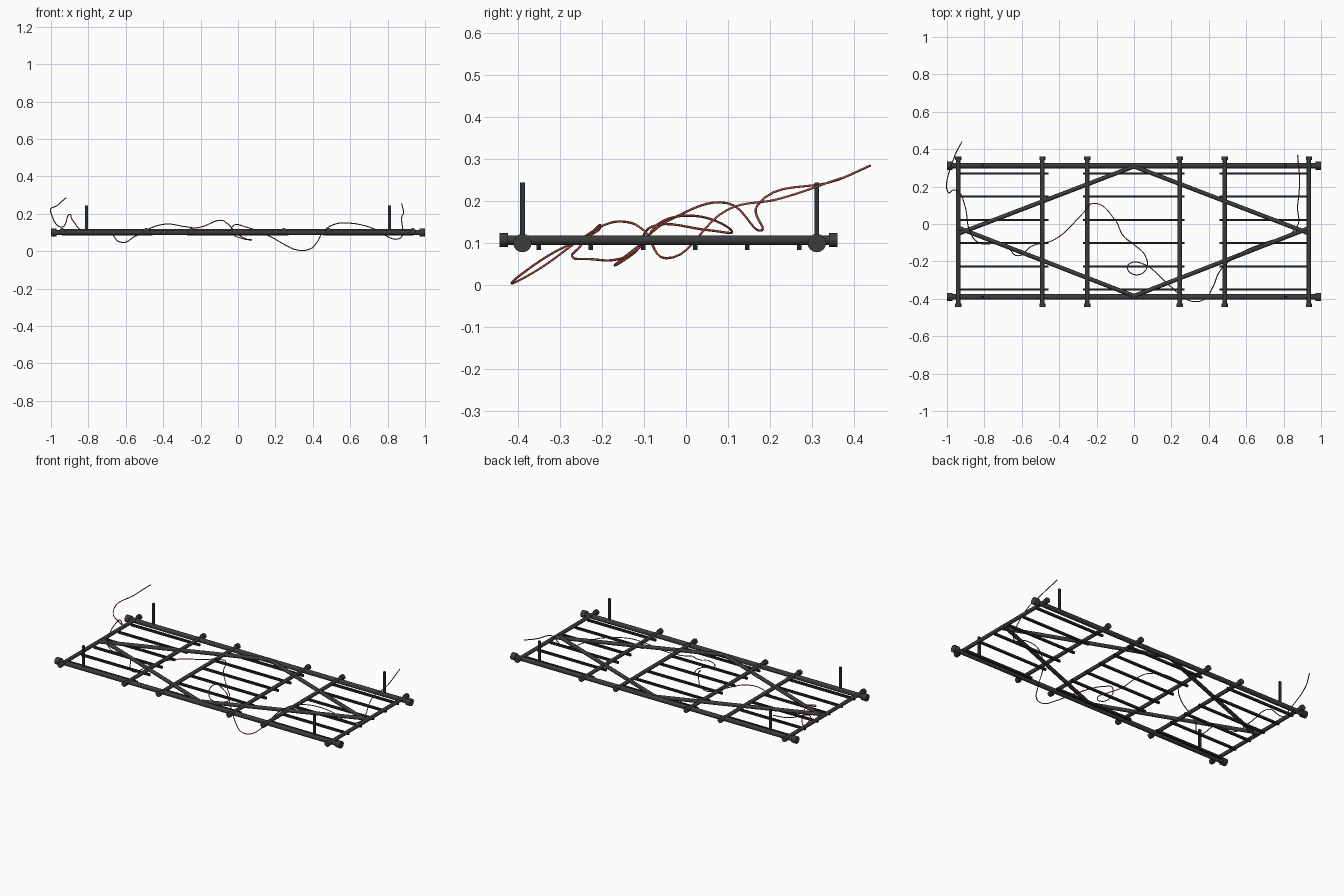
import bpy
from mathutils import Vector

if "Cube" in bpy.data.objects:
    bpy.data.objects.remove(bpy.data.objects["Cube"])


def material(name, color):
    m = bpy.data.materials.new(name)
    m.diffuse_color = (*color, 1)
    m.use_nodes = True
    m.node_tree.nodes["Principled BSDF"].inputs["Base Color"].default_value = m.diffuse_color
    return m


STEEL = material("dark_steel", (0.045, 0.045, 0.045))
SLAT = material("slat_black", (0.012, 0.018, 0.02))
POST = material("post_grey", (0.025, 0.032, 0.036))
RED = material("cable_red", (0.36, 0.07, 0.05))


def rod(name, a, b, r, mat=STEEL, sides=16):
    """Cylinder running from point a to point b."""
    a, b = Vector(a), Vector(b)
    d = b - a
    bpy.ops.mesh.primitive_cylinder_add(
        vertices=sides, radius=r, depth=d.length, location=(a + b) / 2,
        rotation=d.to_track_quat('Z', 'Y').to_euler())
    o = bpy.context.object
    o.name = name
    o.data.materials.append(mat)
    bpy.ops.object.shade_smooth_by_angle()
    return o


def box(name, center, size, mat):
    bpy.ops.mesh.primitive_cube_add(size=1, location=center)
    o = bpy.context.object
    o.name = name
    o.scale = size
    o.data.materials.append(mat)
    return o


BACK, FRONT = 0.312, -0.39

# Long side rails with end collars and upright posts
for side, y in (("front", FRONT), ("back", BACK)):
    rod(f"{side}_rail", (-0.99, y, 0.1), (0.99, y, 0.1), 0.0145)
    for s in (-1, 1):
        rod(f"{side}_rail_collar", (s * 0.97, y, 0.1), (s, y, 0.1), 0.022)
        box(f"{side}_post", (s * 0.81, y, 0.172), (0.014, 0.011, 0.146), POST)

# Cross tubes with end collars
for x in (-0.94, -0.49, -0.25, 0.245, 0.485, 0.935):
    rod("cross_tube", (x, -0.44, 0.107), (x, 0.36, 0.107), 0.0115)
    for y in (-0.445, 0.341):
        rod("cross_tube_collar", (x, y, 0.107), (x, y + 0.02, 0.107), 0.0165)

# Diagonal braces
for s in (-1, 1):
    rod("back_brace", (0, 0.308, 0.107), (s * 0.935, -0.05, 0.107), 0.0115)
    rod("front_brace", (0, -0.385, 0.107), (s * 0.935, -0.022, 0.107), 0.0115)

# Thin slats in three bays
for x0, x1 in ((-0.94, -0.458), (-0.272, 0.27), (0.457, 0.938)):
    for i in range(6):
        y = -0.351 + i * 0.1243
        box("slat", ((x0 + x1) / 2, y, 0.091), (x1 - x0, 0.011, 0.014), SLAT)

# Loose cable wandering through the frame
path = [
    (-.92, .44, .285), (-.96, .36, .25), (-.995, .17, .19), (-.95, .18, .13),
    (-.905, .10, .195), (-.88, -.03, .16), (-.83, -.10, .11), (-.69, -.105, .10),
    (-.62, -.17, .047), (-.55, -.12, .08), (-.42, -.08, .14), (-.27, .06, .13),
    (-.22, .11, .125), (-.10, .02, .165), (-.06, -.06, .15), (0, -.11, .09),
    (.06, -.17, .06), (.07, -.23, .062), (.03, -.27, .066), (-.03, -.25, .095),
    (-.02, -.21, .14), (.04, -.21, .13), (.18, -.32, .075), (.25, -.38, .035),
    (.32, -.415, .006), (.38, -.40, .01), (.42, -.34, .045), (.46, -.25, .11),
    (.52, -.19, .145), (.6, -.14, .15), (.7, -.10, .13), (.86, -.03, .066),
    (.875, .1, .18), (.885, .22, .205), (.875, .37, .255)]
curve = bpy.data.curves.new("loose_cable", 'CURVE')
curve.dimensions = '3D'
curve.bevel_depth = 0.0028
curve.bevel_resolution = 1
curve.resolution_u = 8
curve.use_fill_caps = True
spline = curve.splines.new('BEZIER')
spline.bezier_points.add(len(path) - 1)
for bp, p in zip(spline.bezier_points, path):
    bp.co = p
    bp.handle_left_type = bp.handle_right_type = 'AUTO'
cable = bpy.data.objects.new("loose_cable", curve)
bpy.context.collection.objects.link(cable)
curve.materials.append(RED)
